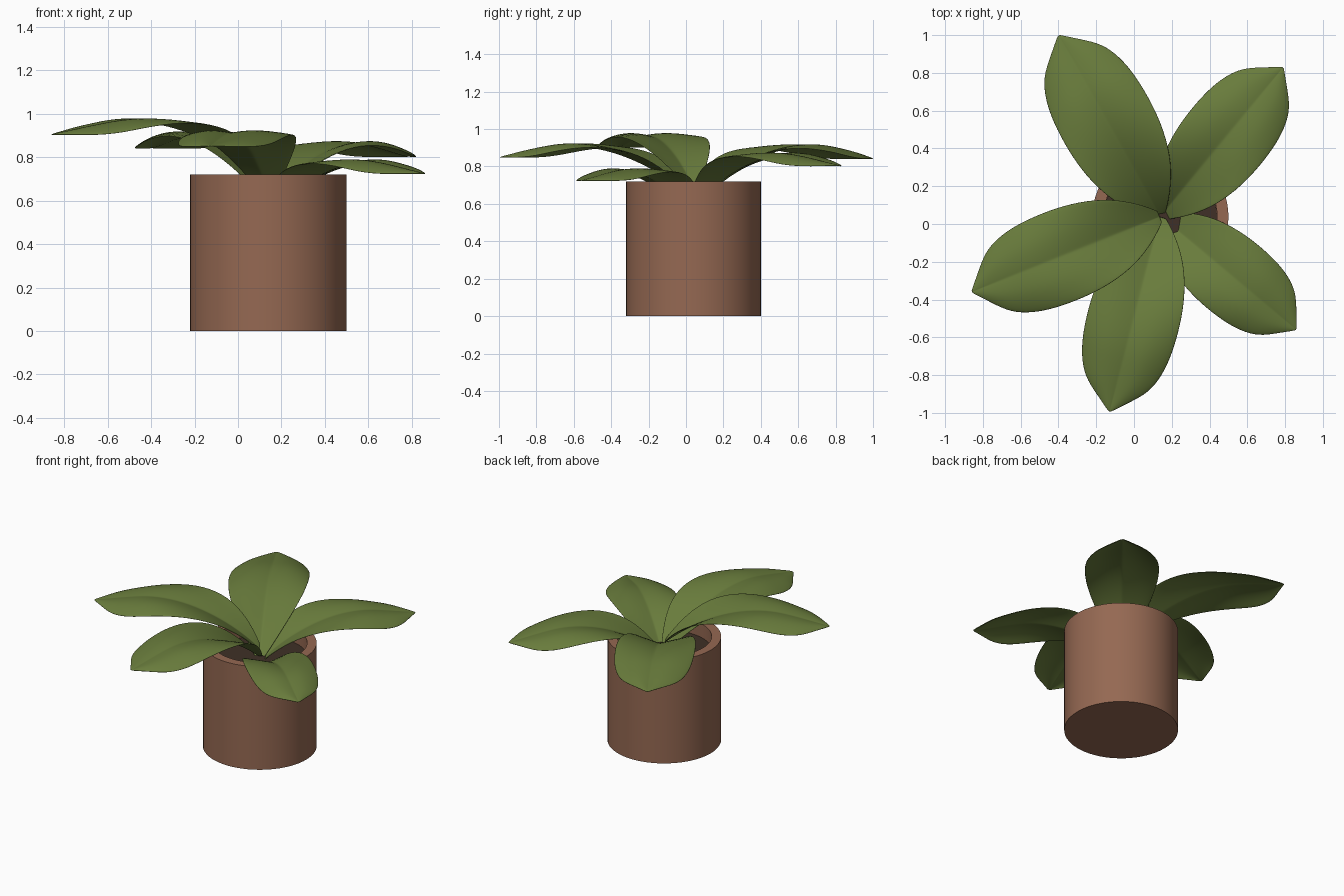
import bpy, bmesh, math

if "Cube" in bpy.data.objects:
    bpy.data.objects.remove(bpy.data.objects["Cube"])

CX, CY = 0.14, 0.04


def material(name, color):
    m = bpy.data.materials.new(name)
    m.diffuse_color = (*color, 1)
    m.use_nodes = True
    m.node_tree.nodes["Principled BSDF"].inputs["Base Color"].default_value = m.diffuse_color
    return m


clay = material("clay", (0.30, 0.14, 0.085))
earth = material("earth", (0.05, 0.03, 0.02))
green = material("green", (0.14, 0.20, 0.045))


def add_object(name, bm, mat):
    bmesh.ops.recalc_face_normals(bm, faces=bm.faces)
    me = bpy.data.meshes.new(name)
    bm.to_mesh(me)
    bm.free()
    ob = bpy.data.objects.new(name, me)
    bpy.context.collection.objects.link(ob)
    me.materials.append(mat)
    bpy.ops.object.select_all(action='DESELECT')
    ob.select_set(True)
    bpy.context.view_layer.objects.active = ob
    return ob


def lathe(name, profile, mat, sides=64):
    bm = bmesh.new()
    rings = []
    for r, z in profile:
        if r == 0:
            rings.append([bm.verts.new((CX, CY, z))] * sides)
        else:
            rings.append([bm.verts.new((CX + r * math.cos(2 * math.pi * i / sides),
                                        CY + r * math.sin(2 * math.pi * i / sides), z))
                          for i in range(sides)])
    for a, b in zip(rings, rings[1:]):
        for i in range(sides):
            j = (i + 1) % sides
            bm.faces.new(list(dict.fromkeys((a[i], a[j], b[j], b[i]))))
    ob = add_object(name, bm, mat)
    bpy.ops.object.shade_smooth_by_angle(angle=math.radians(35))
    return ob


# Pot with a thick wall, and the soil inside
lathe("pot", [(0, 0), (0.36, 0), (0.36, 0.72), (0.30, 0.72), (0.30, 0.58), (0, 0.58)], clay)
lathe("soil", [(0, 0.625), (0.299, 0.625), (0.299, 0.585)], earth)

# Leaf stations: fraction of length, half width, midrib height below peak, edge lift
STATIONS = [
    (0.00, 0.03, -0.31, 0.01), (0.08, 0.11, -0.235, 0.05), (0.20, 0.19, -0.15, 0.07),
    (0.35, 0.237, -0.075, 0.045), (0.50, 0.252, -0.03, 0.005), (0.65, 0.247, -0.018, -0.03),
    (0.76, 0.225, -0.035, -0.04), (0.86, 0.178, -0.055, -0.03), (0.93, 0.09, -0.07, -0.012),
    (1.00, 0.003, -0.082, 0.0),
]
# Positions across the leaf: side fraction, bulge of each half
ACROSS = [(-1, 0), (-0.8, 0.6), (-0.45, 1), (-0.08, 0.3), (0, 0),
          (0.08, 0.3), (0.45, 1), (0.8, 0.6), (1, 0)]


def leaf(name, tip, peak):
    dx, dy = tip[0] - CX, tip[1] - CY
    length = math.hypot(dx, dy)
    dx, dy = dx / length, dy / length
    k = length / 1.08
    bm = bmesh.new()
    rows = []
    for t, w, z, lift in STATIONS:
        row = []
        for s, b in ACROSS:
            n = s * w * k
            h = z + lift * s * s + b * 0.09 * w
            row.append(bm.verts.new((CX + dx * t * length - dy * n,
                                     CY + dy * t * length + dx * n, peak + h * k)))
        rows.append(row)
    for a, b in zip(rows, rows[1:]):
        for i in range(len(ACROSS) - 1):
            bm.faces.new((a[i], a[i + 1], b[i + 1], b[i]))
    ob = add_object(name, bm, green)
    bpy.ops.object.shade_smooth()
    thick = ob.modifiers.new("thickness", 'SOLIDIFY')
    thick.thickness = 0.006
    thick.offset = 0
    sub = ob.modifiers.new("smooth", 'SUBSURF')
    sub.levels = sub.render_levels = 2


# Five drooping leaves stepping up around the middle
for i, (tip, peak) in enumerate([
        ((0.86, -0.56), 0.795), ((0.79, 0.83), 0.88), ((-0.40, 1.0), 0.925),
        ((-0.13, -0.995), 0.93), ((-0.86, -0.36), 0.985)]):
    leaf(f"leaf_{i + 1}", tip, peak)
